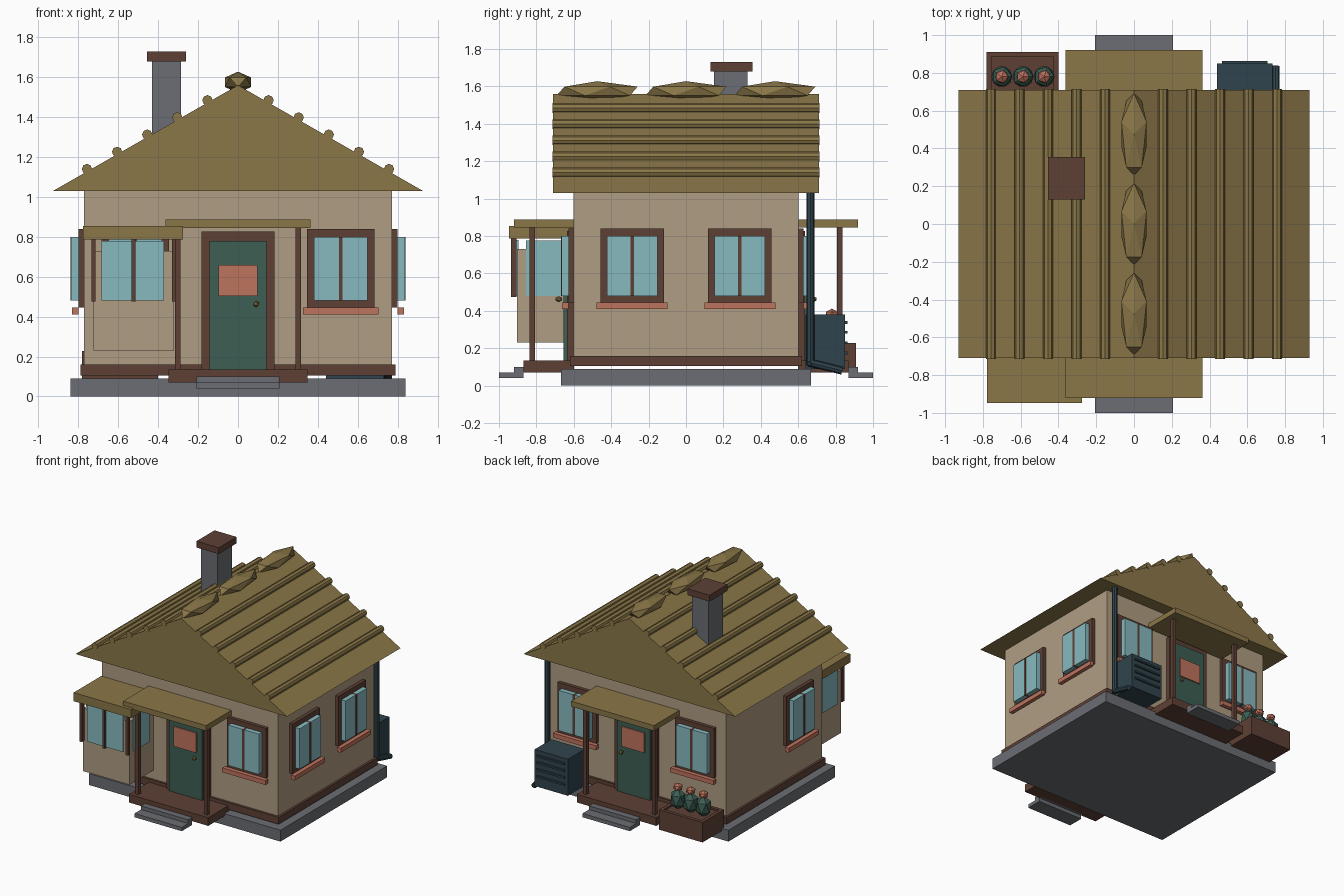
import bpy, bmesh, math
from mathutils import Vector

if "Cube" in bpy.data.objects:
    bpy.data.objects.remove(bpy.data.objects["Cube"])


def material(name, r, g, b):
    lin = [((c / 255 + 0.055) / 1.055) ** 2.4 for c in (r, g, b)]
    m = bpy.data.materials.new(name)
    m.diffuse_color = (*lin, 1)
    m.use_nodes = True
    m.node_tree.nodes["Principled BSDF"].inputs["Base Color"].default_value = m.diffuse_color
    return m


ROOF = material("olive roof", 139, 119, 72)
WALL = material("beige wall", 175, 157, 130)
WOOD = material("brown wood", 94, 64, 53)
GLASS = material("pale blue glass", 135, 186, 192)
CLAY = material("terracotta", 190, 115, 93)
GREEN = material("dark green", 60, 94, 83)
STONE = material("grey stone", 107, 109, 115)
SLATE = material("dark slate", 48, 68, 77)


def finish(name, bm, mat):
    bmesh.ops.recalc_face_normals(bm, faces=bm.faces)
    me = bpy.data.meshes.new(name)
    bm.to_mesh(me)
    bm.free()
    me.materials.append(mat)
    ob = bpy.data.objects.new(name, me)
    bpy.context.collection.objects.link(ob)
    return ob


def box(name, mat, x, y, z):
    bm = bmesh.new()
    bmesh.ops.create_cube(bm, size=1)
    for v in bm.verts:
        v.co = [(a + b) / 2 + c * (b - a) for c, (a, b) in zip(v.co, (x, y, z))]
    return finish(name, bm, mat)


def ball(name, mat, loc, size, turn=0):
    bm = bmesh.new()
    bmesh.ops.create_icosphere(bm, subdivisions=1, radius=1)
    ob = finish(name, bm, mat)
    ob.location, ob.scale, ob.rotation_euler.z = loc, size, turn
    return ob


def rod(name, mat, a, b, r, sides=8):
    a, b = Vector(a), Vector(b)
    bm = bmesh.new()
    bmesh.ops.create_cone(bm, cap_ends=True, segments=sides, radius1=r, radius2=r, depth=(b - a).length)
    ob = finish(name, bm, mat)
    ob.location = (a + b) / 2
    ob.rotation_euler = (b - a).to_track_quat('Z', 'Y').to_euler()
    return ob


# box on a wall: u runs along the wall, d is the distance outward from the centre
def wall_box(name, mat, side, u, d, z):
    s = -1 if side in ("front", "left") else 1
    d = sorted((s * d[0], s * d[1]))
    if side in ("front", "back"):
        box(side + "_" + name, mat, u, d, z)
    else:
        box(side + "_" + name, mat, d, u, z)


def window(side, u, w):
    wall_box("window_frame", WOOD, side, (u - .17, u + .17), (w - .01, w + .027), (.445, .84))
    for s in (-1, 1):
        p = sorted((u + s * .01, u + s * .135))
        wall_box("window_pane", GLASS, side, p, (w + .027, w + .064), (.48, .80))
    wall_box("window_mullion", WOOD, side, (u - .01, u + .01), (w + .027, w + .067), (.48, .80))
    wall_box("window_sill", CLAY, side, (u - .19, u + .19), (w + .027, w + .06), (.41, .445))


# body
box("foundation", STONE, (-.84, .84), (-.668, .668), (0, .09))
box("walls", WALL, (-.773, .773), (-.602, .602), (.107, 1.04))
box("skirting", WOOD, (-.79, .79), (-.62, .62), (.105, .16))

# gable roof
bm = bmesh.new()
tri = [bm.verts.new((x, -.71, z)) for x, z in ((-.928, 1.03), (.928, 1.03), (0, 1.56))]
face = bm.faces.new(tri)
ext = bmesh.ops.extrude_face_region(bm, geom=[face])["geom"]
bmesh.ops.translate(bm, vec=(0, 1.42, 0), verts=[v for v in ext if isinstance(v, bmesh.types.BMVert)])
finish("roof", bm, ROOF)

# roof ribs and ridge stones
for s in (-1, 1):
    for i in range(5):
        x = .153 + .151 * i
        z = 1.572 - .571 * x
        rod("roof_rib", ROOF, (s * x, -.715, z), (s * x, .715, z), .026)
for y in (-.475, 0, .475):
    ball("ridge_cap", ROOF, (0, y, 1.575), (.242, .078, .053), math.pi / 2)

# chimney
box("chimney", STONE, (-.43, -.285), (.15, .33), (1.2, 1.69))
box("chimney_cap", WOOD, (-.455, -.26), (.13, .355), (1.68, 1.73))

# windows
for side, u, w in (("front", .515, .602), ("front", -.515, .602), ("back", .515, .602),
                   ("back", -.515, .602), ("right", -.288, .773), ("right", .288, .773),
                   ("left", -.288, .773)):
    window(side, u, w)

# porches with doors, same at front and back
for side in ("front", "back"):
    s = -1 if side == "front" else 1
    wall_box("porch_deck", WOOD, side, (-.348, .348), (.60, .87), (.07, .135))
    wall_box("lower_step", STONE, side, (-.207, .207), (.87, 1.0), (.04, .07))
    wall_box("upper_step", STONE, side, (-.207, .207), (.85, .92), (.07, .10))
    wall_box("porch_roof", ROOF, side, (-.363, .363), (.60, .92), (.845, .888))
    for x in (-.302, .302):
        wall_box("porch_post", WOOD, side, (x - .015, x + .015), (.808, .838), (.13, .85))
    wall_box("door_frame", WOOD, side, (-.183, .183), (.59, .637), (.135, .827))
    wall_box("door", GREEN, side, (-.144, .144), (.62, .656), (.135, .78))
    wall_box("door_panel", CLAY, side, (-.098, .098), (.65, .665), (.503, .66))
    ball(side + "_door_knob", ROOF, (.092, s * .68, .463), (.016, .02, .016))

# bay window
box("bay_body", WALL, (-.725, -.32), (-.903, -.59), (.23, .73))
box("bay_roof", ROOF, (-.778, -.275), (-.947, -.60), (.787, .855))
box("bay_front_glass", GLASS, (-.685, -.37), (-.915, -.895), (.48, .78))
for x in (-.725, -.315):
    box("bay_side_glass", GLASS, (x - .008, x + .003), (-.855, -.665), (.48, .775))
for x in (-.724, -.525, -.322):
    box("bay_mullion", WOOD, (x - .01, x + .01), (-.935, -.905), (.475, .79))

# planter with flowers
box("planter", WOOD, (-.782, -.40), (.64, .91), (.07, .215))
for x, y in (((-.782, -.755), (.64, .91)), ((-.427, -.40), (.64, .91)),
             ((-.782, -.40), (.64, .667)), ((-.782, -.40), (.883, .91))):
    box("planter_rim", WOOD, x, y, (.21, .228))
for x in (-.70, -.588, -.476):
    ball("planter_bush", GREEN, (x, .78, .285), (.062, .062, .085))
    ball("planter_flower", CLAY, (x, .78, .38), (.038, .038, .032))

# cooling unit
box("cooling_unit", SLATE, (.44, .732), (.64, .85), (.09, .38))
for z in (.175, .23, .285, .338):
    box("cooling_unit_slat", SLATE, (.465, .707), (.85, .863), (z - .007, z + .007))

# drainpipe with angled outlet
rod("drainpipe", SLATE, (.75, .665, .11), (.75, .665, 1.04), .021)
rod("drainpipe_outlet", SLATE, (.75, .655, .125), (.75, .835, .08), .021)
